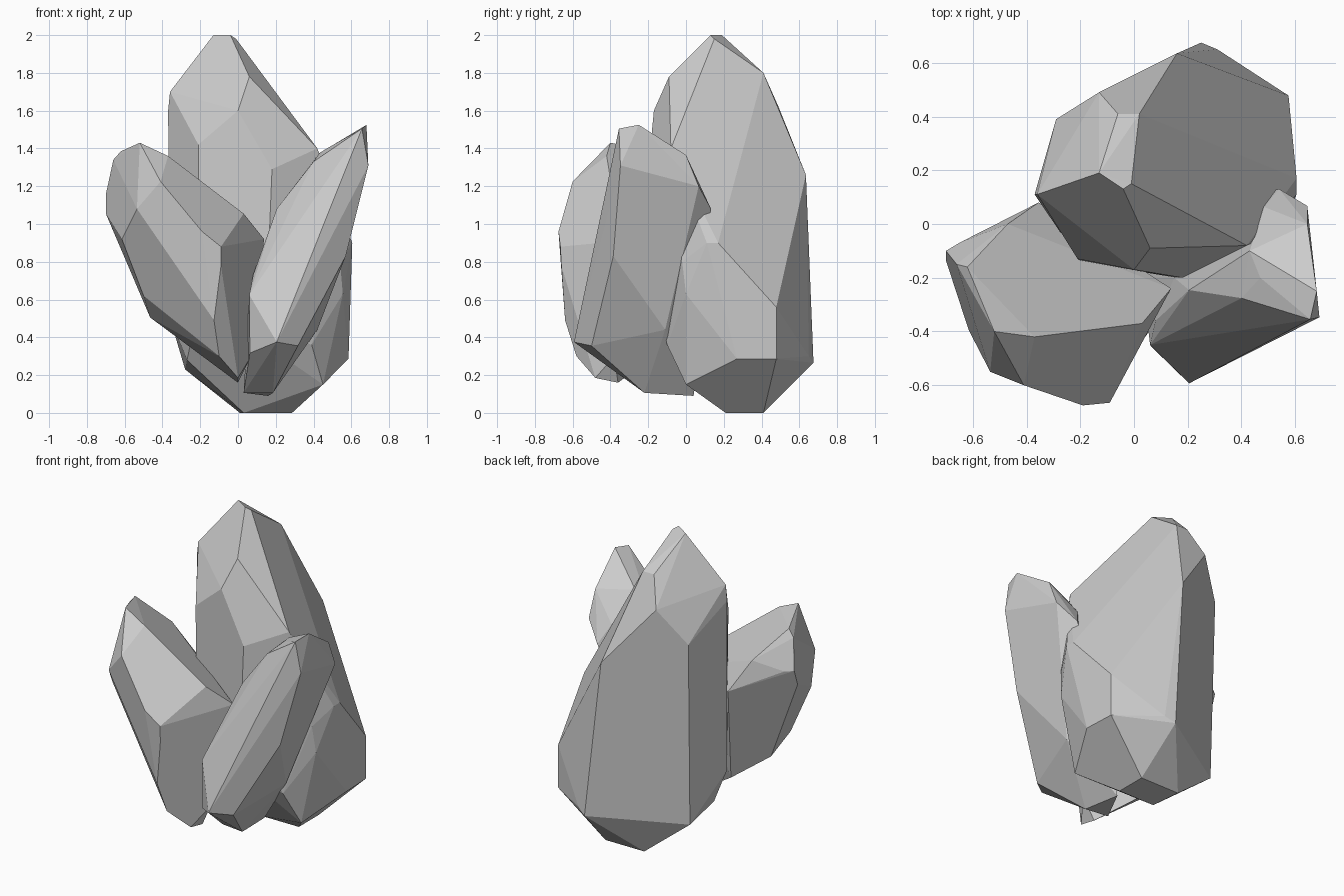
import bpy, bmesh, math


def crystal(name, *sections):
    """Faceted crystal: wraps a convex skin around rough sections, tip to base."""
    bm = bmesh.new()
    for section in sections:
        for p in section:
            bm.verts.new(p)
    bmesh.ops.convex_hull(bm, input=bm.verts[:])
    loose = [v for v in bm.verts if not v.link_faces]
    bmesh.ops.delete(bm, geom=loose, context='VERTS')
    # merge nearly coplanar triangles into broad flat facets
    bmesh.ops.dissolve_limit(bm, angle_limit=math.radians(6),
                             verts=bm.verts[:], edges=bm.edges[:])
    bmesh.ops.recalc_face_normals(bm, faces=bm.faces[:])
    mesh = bpy.data.meshes.new(name)
    bm.to_mesh(mesh)
    bm.free()
    obj = bpy.data.objects.new(name, mesh)
    bpy.context.collection.objects.link(obj)
    return obj


# tall rear crystal
crystal(
    "tall_crystal",
    # tip
    [(-.13, .19, 2), (-.04, .13, 2), (-.01, .15, 1.98), (.02, .41, 1.8), (-.06, .41, 1.8)],
    # shoulder
    [(-.36, .11, 1.7), (-.37, .11, 1.6), (-.21, -.13, 1.42), (0, -.17, 1.6),
     (.06, -.09, 1.78), (.18, -.2, 1.29), (.42, -.08, 1.4), (.16, .635, 1.26),
     (-.13, .49, 1.62), (-.29, .39, 1.4)],
    # body
    [(.605, .11, .9), (.605, .17, .9), (.54, -.02, .8), (.555, 0, .63), (.575, .478, .56),
     (.16, -.2, .8), (-.2, -.14, .6), (-.36, .1, .5)],
    # base
    [(.585, .27, .286), (.575, .478, .286), (.25, .675, .265), (.31, .65, .3),
     (-.28, .36, .23), (-.27, .1, .28), (.39, -.1, .36), (.45, 0, .15),
     (.01, .41, 0), (.286, .41, 0), (.286, .21, 0), (.03, .21, 0)],
)

# crystal leaning to the front left
crystal(
    "left_crystal",
    # tip
    [(-.52, -.4, 1.43), (-.62, -.16, 1.385), (-.66, -.15, 1.34), (-.5, -.46, 1.3),
     (-.37, -.42, 1.36)],
    # shoulder
    [(-.7, -.1, 1.155), (-.7, -.135, 1.055), (-.65, -.07, 1.15), (-.535, -.55, 1.08),
     (-.41, -.6, 1.225), (-.615, -.395, .92), (-.47, 0, 1.2), (-.355, .08, 1)],
    # body
    [(-.19, -.675, .96), (-.09, -.665, .88), (.03, -.37, 1.055), (.138, -.24, .92),
     (-.09, -.66, .78), (-.5, -.35, .62), (-.465, -.2, .505)],
    # base
    [(-.127, -.64, .49), (-.1, -.58, .3), (0, -.48, .185), (0, -.36, .16),
     (.07, -.38, .3), (-.25, -.1, .35)],
)

# slim crystal leaning to the front right
crystal(
    "right_crystal",
    # tip
    [(.68, -.25, 1.525), (.656, -.355, 1.505), (.69, -.347, 1.31), (.47, -.2, 1.4),
     (.43, -.1, 1.375), (.4, -.276, 1.33)],
    # shoulder
    [(.645, 0, 1.365), (.645, .067, 1.2), (.54, .13, 1.085), (.485, .063, 1.2),
     (.205, -.246, 1.08), (.57, -.385, .83), (.53, -.09, .75)],
    # body
    [(.08, -.36, .73), (.06, -.45, .625), (.15, -.2, .85), (.42, -.11, .44), (.3, .1, .5)],
    # base
    [(.205, -.593, .375), (.063, -.455, .317), (.317, -.5, .355), (.185, -.22, .106),
     (.03, -.2, .106), (.16, .04, .09), (.05, -.31, .2)],
)
